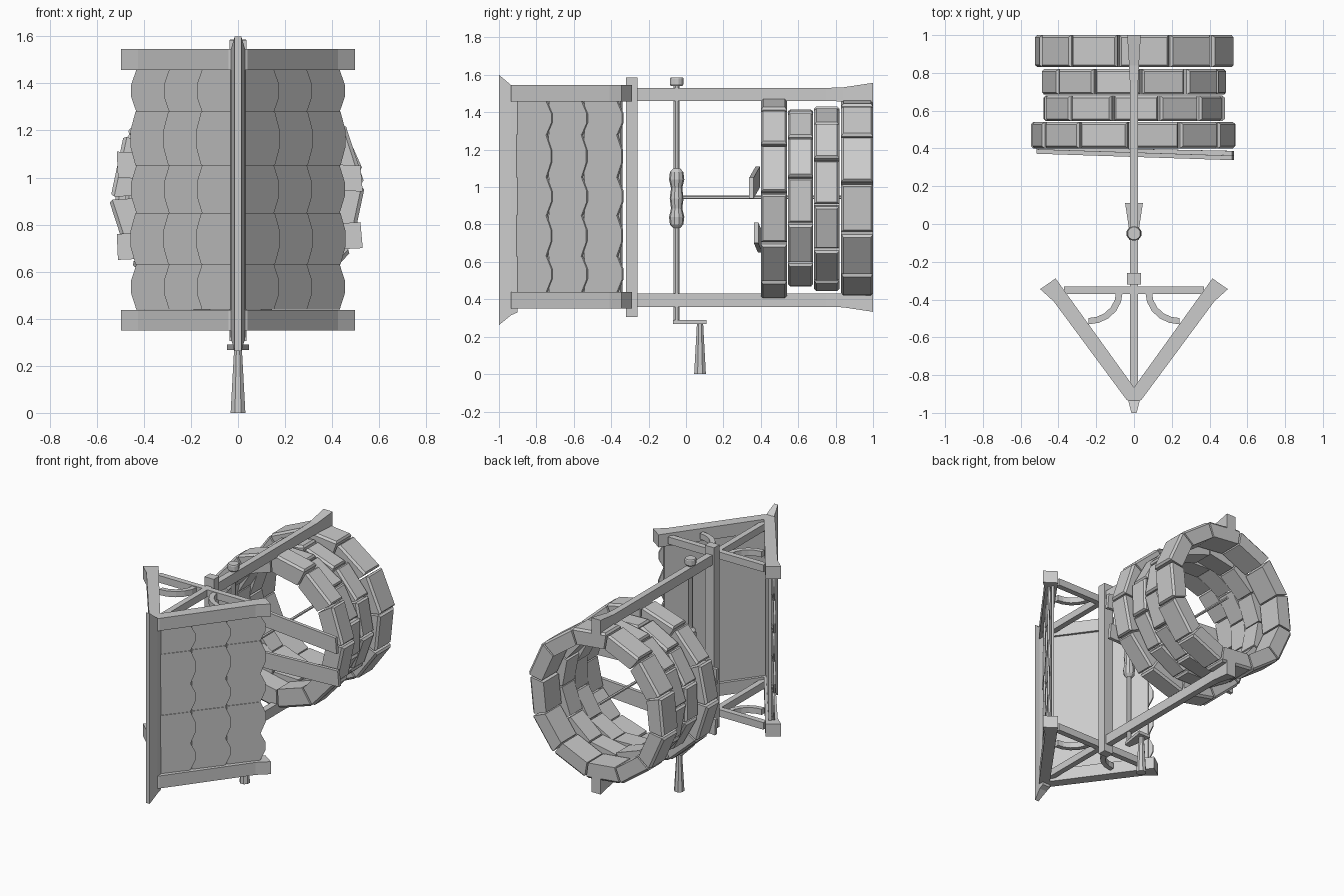
import bpy, bmesh, math, random
from mathutils import Vector as V, Matrix

random.seed(4)
if "Cube" in bpy.data.objects:
    bpy.data.objects.remove(bpy.data.objects["Cube"])

grey = bpy.data.materials.new("plain grey")
grey.use_nodes = True
tone = (0.6, 0.6, 0.6, 1)
grey.diffuse_color = tone
grey.node_tree.nodes["Principled BSDF"].inputs["Base Color"].default_value = tone


def finish(name, bm):
    bmesh.ops.recalc_face_normals(bm, faces=bm.faces)
    me = bpy.data.meshes.new(name)
    bm.to_mesh(me)
    bm.free()
    me.materials.append(grey)
    ob = bpy.data.objects.new(name, me)
    bpy.context.collection.objects.link(ob)
    return ob


def loft(bm, rings):
    """Skin a list of equal point rings and cap both ends."""
    loops = [[bm.verts.new(p) for p in r] for r in rings]
    n = len(loops[0])
    for a, b in zip(loops, loops[1:]):
        for i in range(n):
            j = (i + 1) % n
            bm.faces.new((a[i], a[j], b[j], b[i]))
    bm.faces.new(loops[0])
    bm.faces.new(loops[-1])


def lofted(name, rings):
    bm = bmesh.new()
    loft(bm, rings)
    return finish(name, bm)


def prism(name, pts, vec):
    return lofted(name, [[V(p) for p in pts], [V(p) + V(vec) for p in pts]])


def box(name, lo, hi):
    (a, b, c), (d, e, f) = lo, hi
    return prism(name, [(a, b, c), (d, b, c), (d, e, c), (a, e, c)], (0, 0, f - c))


def turned(name, x, y, profile, sides=8):
    """Round part along z from (radius, height) pairs."""
    return lofted(name, [[V((x + r * math.cos(t), y + r * math.sin(t), z))
                  for t in (math.tau * (i + .5) / sides for i in range(sides))]
                  for r, z in profile])


# Well ring: four courses of separate chamfered stones around the y axis
MID = 0.94
courses = [(0.40, 0.54, 0.54, 0.41, 0.10), (0.545, 0.68, 0.485, 0.39, 0.45),
           (0.685, 0.82, 0.49, 0.39, 0.85), (0.83, 1.0, 0.53, 0.42, 0.3)]
for k, (y0, y1, ro, ri, shift) in enumerate(courses):
    bm = bmesh.new()
    count = 12
    for i in range(count):
        jig = random.uniform(-0.008, 0.008)
        a0 = math.tau * (i + shift) / count + 0.012
        a1 = math.tau * (i + 1 + shift) / count - 0.012
        c = 0.012

        def quad(r, inset):
            da = inset / r
            return [V((r * math.cos(a), y, MID + r * math.sin(a)))
                    for a, y in ((a0 + da, y0 + inset), (a1 - da, y0 + inset),
                                 (a1 - da, y1 - inset), (a0 + da, y1 - inset))]
        loft(bm, [quad(ri + jig, 0), quad(ro + jig - c, 0), quad(ro + jig, c)])
    finish("stone_course_%d" % (k + 1), bm)

# Loose planks lying across the mouth
for name, zl, zr, h, y in (("upper_plank", 1.0, 0.94, 0.11, 0.0),
                           ("lower_plank", 0.65, 0.70, 0.11, 0.025)):
    prism(name, [(-0.51, 0.372 + y / 2, zl), (0.53, 0.338 + y, zr),
                 (0.52, 0.338 + y, zr + h), (-0.515, 0.372 + y / 2, zl + h)], (0, 0.024, 0))

# Long posts with flared feet, and the beam joining their heads
for name, s in (("upper_post", 1), ("lower_post", -1)):
    rings = []
    for y, w, lo, hi in ((-0.3, 0.022, 0.515, 0.585), (0.75, 0.022, 0.515, 0.585),
                         (0.84, 0.026, 0.513, 0.588), (1.0, 0.036, 0.50, 0.612)):
        m = 0.945
        rings.append([V((x, y, m + s * h)) for x, h in
                      ((-w, lo), (w, lo), (w, hi), (-w, hi))])
    lofted(name, rings)
box("head_beam", (-0.036, -0.32, 0.305), (0.036, -0.26, 1.585))

# Ridge beam with overhanging pointed ends
lofted("ridge_beam", [[V((x * w, y, z)) for x, z in ((-1, lo), (1, lo), (1, hi), (-1, hi))]
                      for y, w, lo, hi in ((-0.90, 0.032, 0.33, 1.53),
                                           (-0.935, 0.03, 0.315, 1.545),
                                           (-1.0, 0.014, 0.262, 1.6))])

# Gable frames: rafters with flared tails, tie, king post, curved braces
for tag, z0 in (("lower", 0.35), ("upper", 1.457)):
    up = (0, 0, 0.088)
    box(tag + "_tie_beam", (-0.37, -0.37, z0 + .02), (0.37, -0.33, z0 + 0.07))
    box(tag + "_king_post", (-0.02, -0.88, z0 + .02), (0.02, -0.32, z0 + 0.07))
    for side, s in (("left", 1), ("right", -1)):
        outline = [(0, -0.95), (0.04, -0.93), (0.425, -0.41), (0.497, -0.345),
                   (0.415, -0.288), (0.36, -0.365), (0, -0.865)]
        prism("%s_%s_rafter" % (tag, side), [(s * x, y, z0) for x, y in outline], up)
        arc = [math.radians(a) for a in range(0, 91, 18)]
        bm = bmesh.new()
        rings = []
        for a in arc:
            rings.append([V((s * (0.24 - r * math.cos(a)), -0.36 - r * math.sin(a) * 0.95, z))
                          for r, z in ((0.145, z0 + .025), (0.18, z0 + .025),
                                       (0.18, z0 + 0.065), (0.145, z0 + 0.065))])
        loft(bm, rings)
        finish("%s_%s_brace" % (tag, side), bm)

# Roof slopes: thin boards covered with three rows of blunt-pointed shingles
edges = [0.44, 0.63, 0.85, 1.05, 1.28, 1.457]
for side, s in (("left", 1), ("right", -1)):
    u, n = V((s * 0.593, 0.805, 0)), V((s * 0.805, -0.593, 0))
    top = V((0, -0.91, 0))

    def at(d, z, off):
        return top + u * d + n * off + V((0, 0, z))
    prism(side + "_roof_board", [at(0.02, .44, -.012), at(0.70, .44, -.012),
                                 at(0.70, 1.457, -.012), at(0.02, 1.457, -.012)], n * 0.018)
    bm = bmesh.new()
    for row in range(3):
        d0, d1 = row * 0.235 - (0 if row else -0.01), (row + 1) * 0.235 + 0.022
        for i, (za, zb) in enumerate(zip(edges, edges[1:])):
            lift = 0.004 * (i % 2)
            w = (zb - za) * 0.36
            shape = [(d0, za), (d1 - 0.035, za), (d1, za + w), (d1, zb - w),
                     (d1 - 0.035, zb), (d0, zb)]
            loft(bm, [[at(d, z, (0.004 + 0.01 * (d - d0) / 0.24 + lift) + t) for d, z in shape]
                      for t in (0, 0.014)])
    finish(side + "_shingles", bm)

# Windlass axle, end cap, wound rope and hanging rope
turned("axle", 0, -0.05, [(0.017, 0.27), (0.017, 1.56)])
turned("axle_cap", 0, -0.05, [(0.032, 1.54), (0.038, 1.55), (0.038, 1.58), (0.034, 1.586)], 12)
coil = [(0.018, 0.78), (0.036, 0.80), (0.041, 0.84), (0.03, 0.885), (0.037, 0.94),
        (0.03, 0.995), (0.041, 1.04), (0.036, 1.08), (0.018, 1.10)]
turned("rope_coil", 0, -0.05, coil, 10)
rope = turned("hanging_rope", 0, 0, [(0.01, -0.04), (0.01, 0.96)], 6)
rope.data.transform(Matrix.Translation((0, 0, 0.945)) @ Matrix.Rotation(-math.pi / 2, 4, 'X'))

# Crank arm and tapered handle
prism("crank_arm", [(-0.02, -0.07, 0.268), (0.02, -0.07, 0.268),
                    (0.047, 0.11, 0.268), (-0.047, 0.11, 0.268)], (0, 0, 0.022))
turned("crank_handle", 0, 0.075, [(0.034, 0.0), (0.018, 0.27)])
